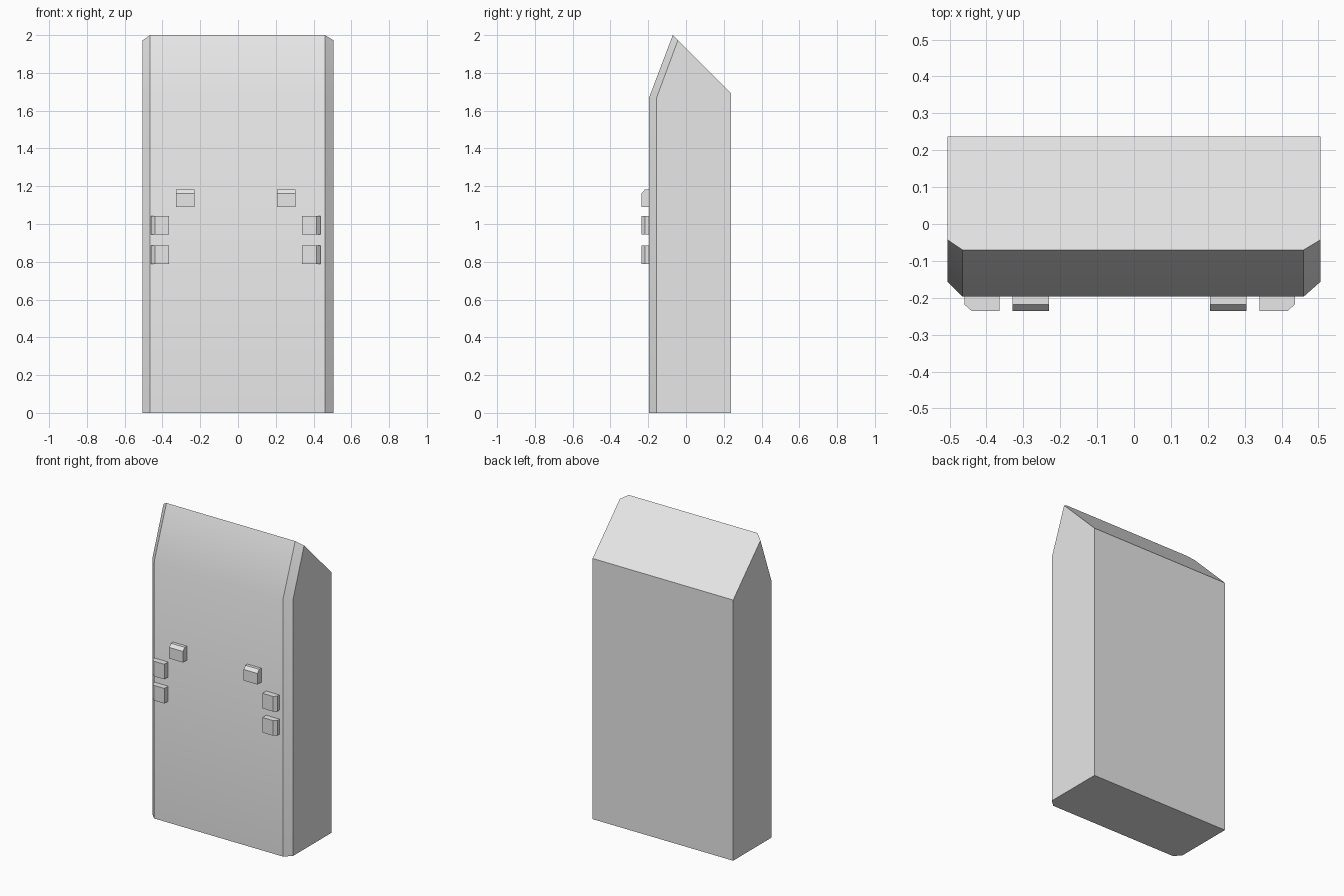
import bpy
import bmesh
import math

default = bpy.data.objects.get("Cube")
if default:
    bpy.data.objects.remove(default, do_unlink=True)

grey = bpy.data.materials.new("light_grey")
grey.use_nodes = True
grey.diffuse_color = (0.8, 0.8, 0.8, 1)
grey.node_tree.nodes["Principled BSDF"].inputs["Base Color"].default_value = (0.8, 0.8, 0.8, 1)


def loft(name, sections):
    """Skin matching closed loops of points and cap both ends."""
    bm = bmesh.new()
    loops = [[bm.verts.new(p) for p in section] for section in sections]
    for a, b in zip(loops, loops[1:]):
        for i in range(len(a)):
            j = (i + 1) % len(a)
            bm.faces.new((a[i], a[j], b[j], b[i]))
    bm.faces.new(loops[0])
    bm.faces.new(loops[-1])
    # Merge coplanar strips into single panels
    bmesh.ops.dissolve_limit(bm, angle_limit=math.radians(1), verts=bm.verts[:], edges=bm.edges[:])
    bmesh.ops.recalc_face_normals(bm, faces=bm.faces[:])
    mesh = bpy.data.meshes.new(name)
    bm.to_mesh(mesh)
    bm.free()
    mesh.materials.append(grey)
    obj = bpy.data.objects.new(name, mesh)
    bpy.context.collection.objects.link(obj)
    return obj


# Body: a slab with a pointed top, its front side edges chamfered
BACK, FRONT, CHAMFER = 0.237, -0.197, 0.04


def body_section(x, front, peak_y):
    peak_z = 2 - (peak_y + 0.07)
    return [(x, front, 0), (x, BACK, 0), (x, BACK, 1.693),
            (x, peak_y, peak_z), (x, front, 1.665)]


outer, inner = (FRONT + CHAMFER, -0.043), (FRONT, -0.07)
body = loft("body", [body_section(-0.505, *outer), body_section(-0.465, *inner),
                     body_section(0.46, *inner), body_section(0.505, *outer)])
bpy.context.view_layer.objects.active = body
body.select_set(True)
bpy.ops.object.shade_smooth_by_angle(angle=math.radians(30))
body.select_set(False)

# Small blocks on the front, each with one chamfered front edge
BLOCK_FRONT, BLOCK_LIP, CUT = -0.236, -0.218, 0.02
MID = -0.012


def block_profile(plain, cut):
    """Outline across the block as (position, y) pairs; the chamfer is at cut."""
    inset = cut - math.copysign(CUT, cut - plain)
    return [(plain, FRONT), (plain, BLOCK_FRONT), (inset, BLOCK_FRONT),
            (cut, BLOCK_LIP), (cut, FRONT)]


for side, word in ((-1, "right"), (1, "left")):
    # Upper block, chamfered along its top
    loft(f"{word}_upper_block",
         [[(MID + side * x, y, z) for z, y in block_profile(1.09, 1.182)]
          for x in (0.218, 0.317)])
    # Two side blocks, chamfered along their outer edge
    for place, low in (("middle", 0.945), ("lower", 0.788)):
        loft(f"{word}_{place}_block",
             [[(MID + side * x, y, z) for x, y in block_profile(0.352, 0.448)]
              for z in (low, low + 0.098)])
